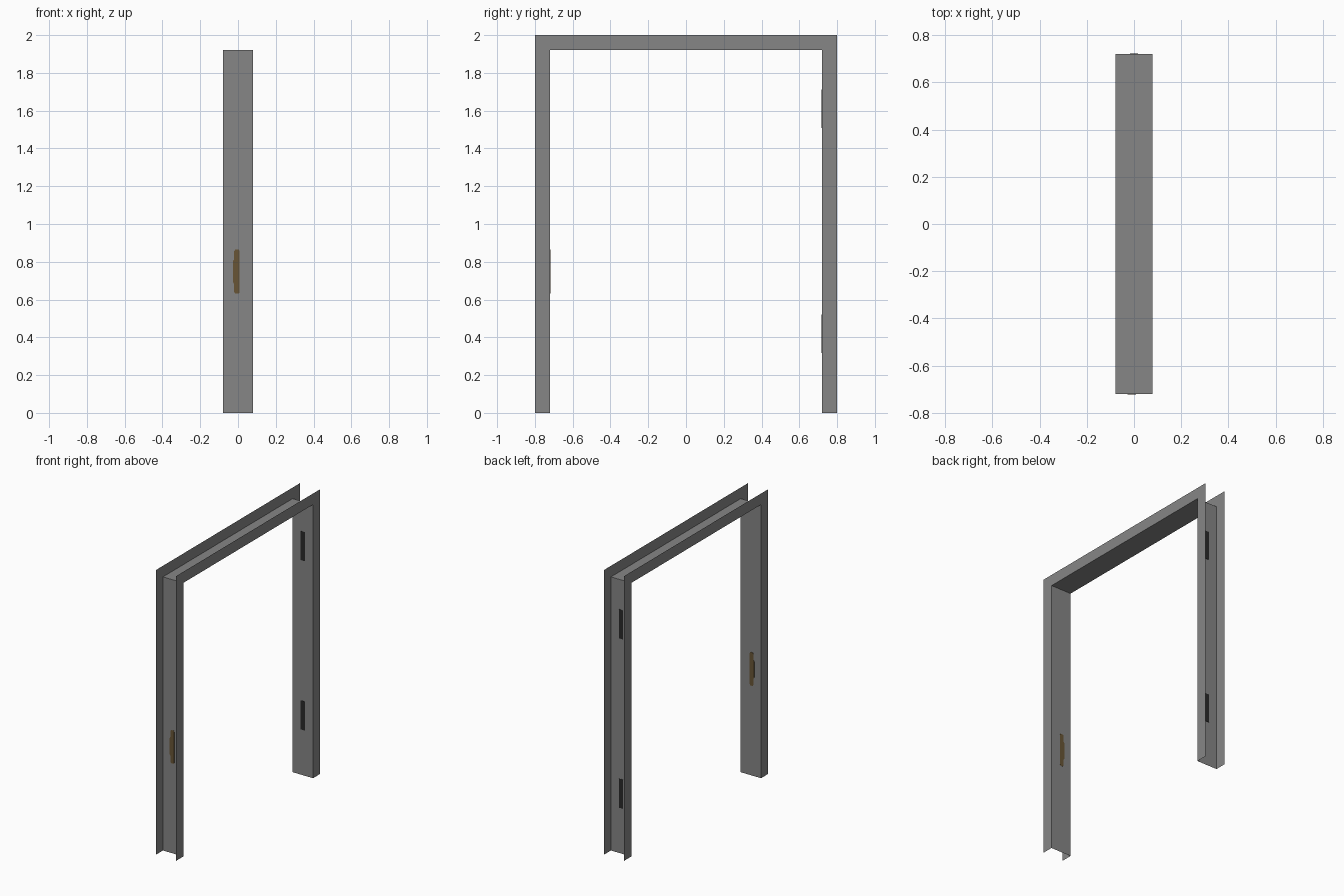
import bpy, bmesh

if "Cube" in bpy.data.objects:
    bpy.data.objects.remove(bpy.data.objects["Cube"])

HALF_DEPTH = 0.079     # half depth of the frame along x
INNER_Y, OUTER_Y = 0.72, 0.80
INNER_Z, OUTER_Z = 1.922, 2.0


def material(name, colour):
    m = bpy.data.materials.new(name)
    m.diffuse_color = (*colour, 1)
    m.use_nodes = True
    m.node_tree.nodes["Principled BSDF"].inputs["Base Color"].default_value = m.diffuse_color
    return m


grey = material("grey steel", (0.24, 0.24, 0.24))
brass = material("dull brass", (0.138, 0.091, 0.036))
dark = material("dark iron", (0.022, 0.022, 0.022))


def finish(name, bm, mat):
    bmesh.ops.recalc_face_normals(bm, faces=bm.faces)
    mesh = bpy.data.meshes.new(name)
    bm.to_mesh(mesh)
    bm.free()
    mesh.materials.append(mat)
    obj = bpy.data.objects.new(name, mesh)
    bpy.context.collection.objects.link(obj)
    return obj


# Sheet-metal frame: an open channel section swept up, across and down
def sweep_frame():
    bm = bmesh.new()
    profile = [(-HALF_DEPTH, 1), (-HALF_DEPTH, 0), (HALF_DEPTH, 0), (HALF_DEPTH, 1)]
    stations = [(-1, 0), (-1, 1), (1, 1), (1, 0)]   # side, bottom or top
    rings = []
    for side, top in stations:
        ring = []
        for x, outer in profile:
            y = side * (OUTER_Y if outer else INNER_Y)
            z = top * (OUTER_Z if outer else INNER_Z)
            ring.append(bm.verts.new((x, y, z)))
        rings.append(ring)
    for a, b in zip(rings, rings[1:]):
        for i in range(3):
            bm.faces.new((a[i], a[i + 1], b[i + 1], b[i]))
    finish("door_frame", bm, grey)


# Thin plate set through the jamb, so it shows on both sides
def plate(name, outline, y, mat, thickness=0.003):
    bm = bmesh.new()
    face = bm.faces.new([bm.verts.new((x, y - thickness / 2, z)) for x, z in outline])
    ext = bmesh.ops.extrude_face_region(bm, geom=[face], use_keep_orig=True)
    verts = [v for v in ext["geom"] if isinstance(v, bmesh.types.BMVert)]
    bmesh.ops.translate(bm, verts=verts, vec=(0, thickness, 0))
    finish(name, bm, mat)


sweep_frame()

# Strike plate with a lip on one edge
half = [(0.004, 0.117), (0.009, 0.108)]
lip = [(-0.027, 0.055), (-0.020, 0.066), (-0.020, 0.108), (-0.015, 0.117)]
upper = lip + half
outline = upper + [(x, -z) for x, z in reversed(upper)]
plate("strike_plate", [(x, z + 0.748) for x, z in outline], -INNER_Y, brass)

# Two hinge plates on the opposite jamb
for label, zc in (("lower", 0.42), ("upper", 1.61)):
    rect = [(sx * 0.016, zc + sz * 0.102) for sx, sz in ((-1, -1), (1, -1), (1, 1), (-1, 1))]
    plate(label + "_hinge", rect, INNER_Y, dark)
